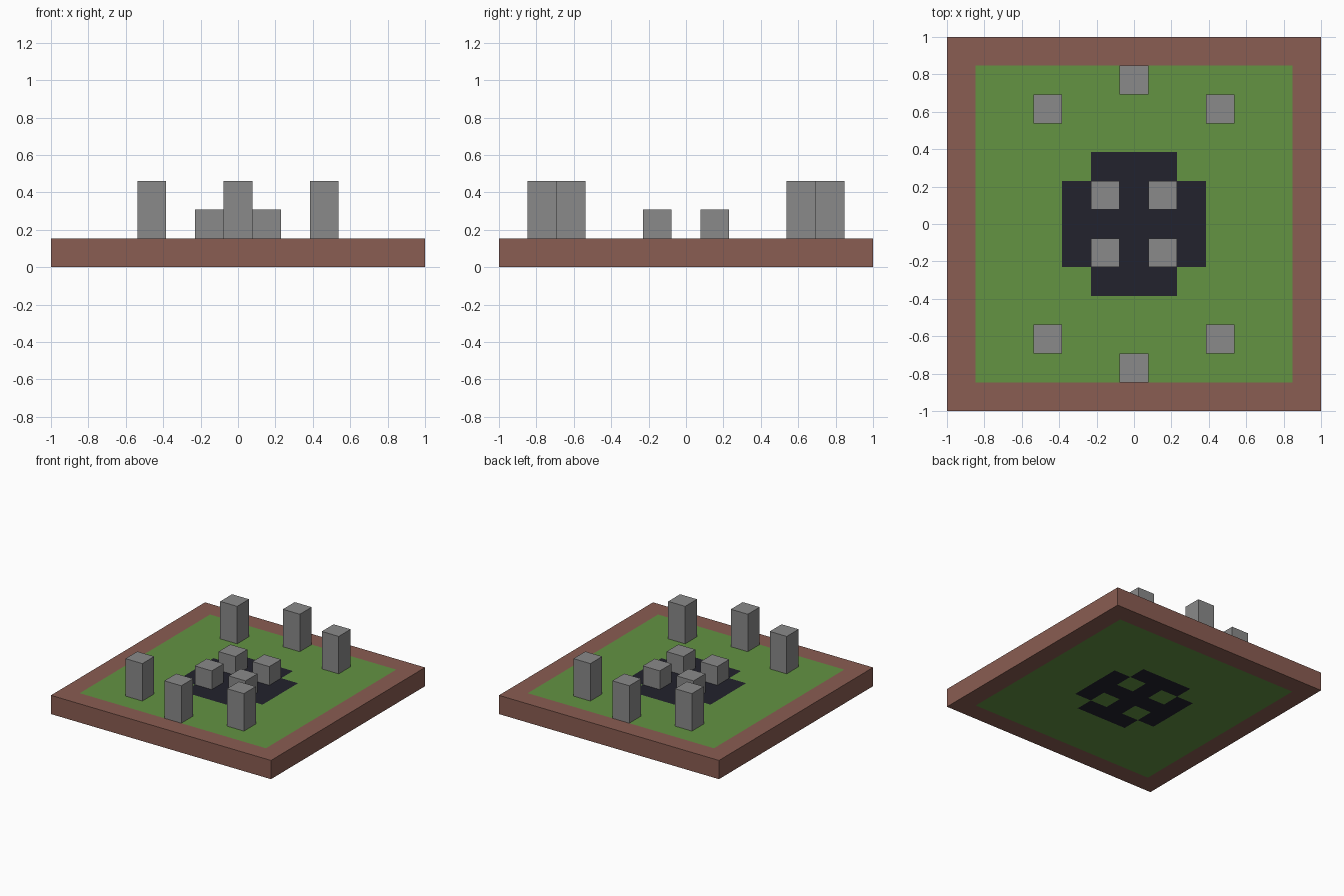
import bpy
import bmesh
from mathutils import Matrix

if "Cube" in bpy.data.objects:
    bpy.data.objects.remove(bpy.data.objects["Cube"], do_unlink=True)

CELLS = 13
U = 2 / CELLS  # one cell of the square layout


def material(name, srgb):
    linear = [((c / 255 + 0.055) / 1.055) ** 2.4 for c in srgb]
    mat = bpy.data.materials.new(name)
    mat.use_nodes = True
    mat.diffuse_color = (*linear, 1)
    bsdf = mat.node_tree.nodes["Principled BSDF"]
    bsdf.inputs["Base Color"].default_value = (*linear, 1)
    bsdf.inputs["Roughness"].default_value = 0.9
    return mat


brown = material("brown_earth", (138, 93, 82))
green = material("grass_green", (99, 147, 66))
dark = material("dark_paving", (34, 34, 45))
grey = material("stone_grey", (138, 138, 138))


def add_object(name, bm, mats):
    bmesh.ops.recalc_face_normals(bm, faces=bm.faces)
    mesh = bpy.data.meshes.new(name)
    bm.to_mesh(mesh)
    bm.free()
    for mat in mats:
        mesh.materials.append(mat)
    obj = bpy.data.objects.new(name, mesh)
    bpy.context.collection.objects.link(obj)
    return obj


def ground_colour(i, j, underside):
    """Material slot of a ground cell, counted from the centre."""
    i, j = abs(i), abs(j)
    if max(i, j) == CELLS // 2:
        return 0
    in_paving = max(i, j) <= 2 and i + j < 4
    if in_paving and not (underside and i == j == 1):
        return 2
    return 1


# Ground slab: brown rim, grass field, dark paving on both broad faces
bm = bmesh.new()
bmesh.ops.create_grid(bm, x_segments=CELLS, y_segments=CELLS, size=1)
top = bmesh.ops.extrude_face_region(bm, geom=bm.faces[:], use_keep_orig=True)
top_verts = [g for g in top["geom"] if isinstance(g, bmesh.types.BMVert)]
bmesh.ops.translate(bm, verts=top_verts, vec=(0, 0, U))
bm.normal_update()
for face in bm.faces:
    if abs(face.normal.z) > 0.5:
        c = face.calc_center_median()
        face.material_index = ground_colour(round(c.x / U), round(c.y / U), c.z < U / 2)
add_object("ground_slab", bm, [brown, green, dark])


# Stones standing on the slab
def stone(name, i, j, height):
    bm = bmesh.new()
    place = Matrix.Translation((i * U, j * U, U + height * U / 2))
    bmesh.ops.create_cube(bm, size=1, matrix=place @ Matrix.Diagonal((U, U, height * U, 1)))
    add_object(name, bm, [grey])


for side, y in (("front", -1), ("back", 1)):
    stone(f"{side}_middle_pillar", 0, 5 * y, 2)
    for hand, x in (("right", -1), ("left", 1)):
        stone(f"{side}_{hand}_pillar", 3 * x, 4 * y, 2)
        stone(f"{side}_{hand}_centre_block", x, y, 1)
